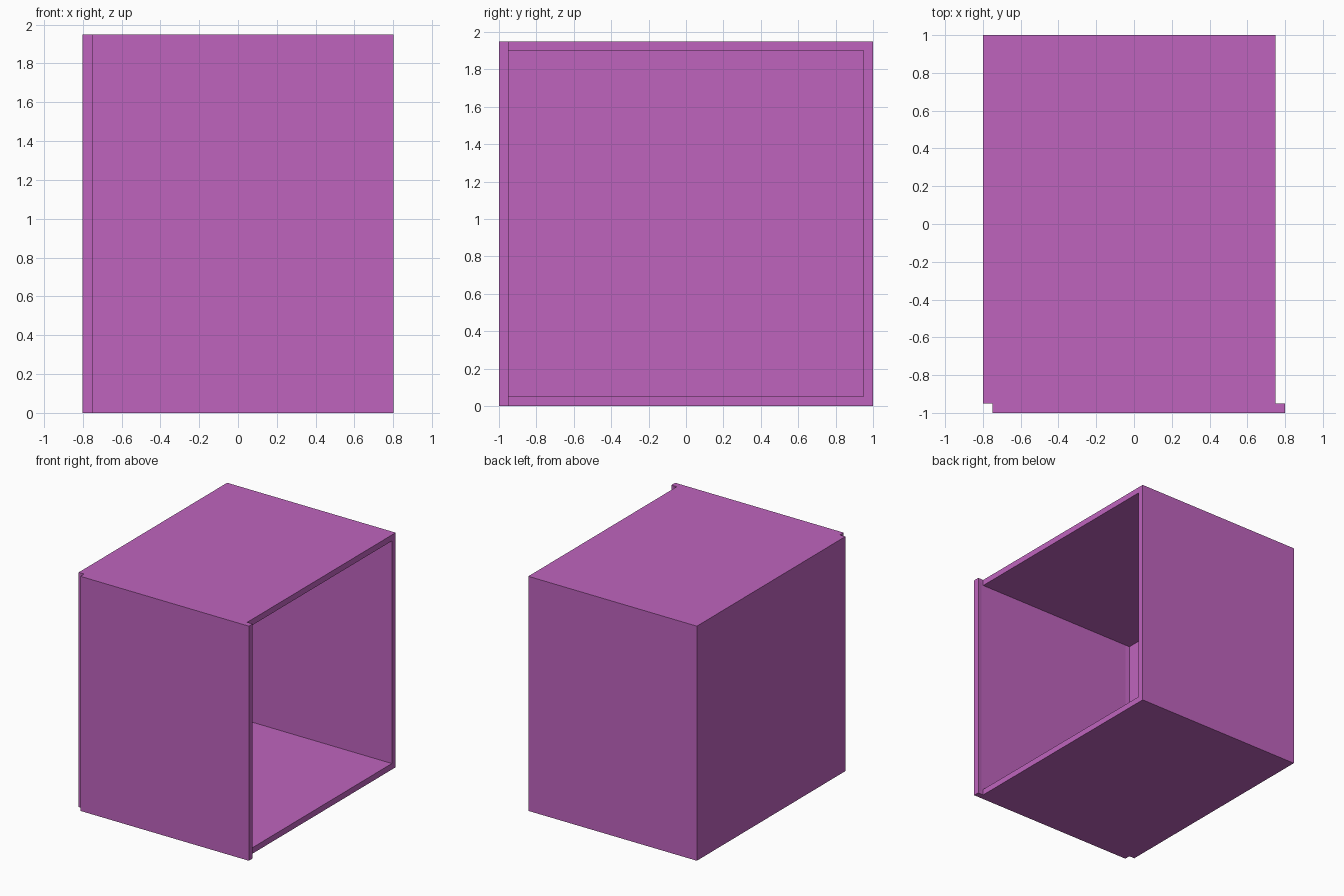
import bpy, bmesh
from mathutils import Vector

cube = bpy.data.objects.get("Cube")
if cube:
    bpy.data.objects.remove(cube, do_unlink=True)

WALL = 0.05

# Single flat colour
orchid = bpy.data.materials.new("orchid purple")
orchid.use_nodes = True
colour = (0.52, 0.127, 0.515, 1)
orchid.diffuse_color = colour
orchid.node_tree.nodes["Principled BSDF"].inputs["Base Color"].default_value = colour


def box_bmesh(lo, hi):
    lo, hi = Vector(lo), Vector(hi)
    bm = bmesh.new()
    bmesh.ops.create_cube(bm, size=1)
    bmesh.ops.scale(bm, vec=hi - lo, verts=bm.verts)
    bmesh.ops.translate(bm, vec=(lo + hi) / 2, verts=bm.verts)
    bm.normal_update()
    return bm


def facing(bm, direction):
    return [f for f in bm.faces if f.normal.dot(Vector(direction)) > 0.9]


def make_object(name, bm):
    mesh = bpy.data.meshes.new(name)
    bm.to_mesh(mesh)
    bm.free()
    mesh.materials.append(orchid)
    ob = bpy.data.objects.new(name, mesh)
    bpy.context.collection.objects.link(ob)
    return ob


# Cabinet shell: floor, ceiling, back and one side, open at the front and at +x
bm = box_bmesh((-0.8, -0.95, 0), (0.75, 1, 1.95))
open_faces = facing(bm, (1, 0, 0)) + facing(bm, (0, -1, 0))
bmesh.ops.delete(bm, geom=open_faces, context='FACES')
shell = make_object("cabinet_shell", bm)
thick = shell.modifiers.new("wall_thickness", 'SOLIDIFY')
thick.thickness = WALL
thick.offset = -1
thick.use_even_offset = True

# Front panel, offset sideways by one wall, with a shallow inset on its inner face
bm = box_bmesh((-0.75, -1, 0), (0.8, -0.95, 1.95))
bmesh.ops.inset_region(bm, faces=facing(bm, (0, 1, 0)), thickness=WALL, depth=0)
inner = [f for f in facing(bm, (0, 1, 0)) if abs(f.calc_center_median().x - 0.025) < 0.01
         and abs(f.calc_center_median().z - 0.975) < 0.01]
for v in {v for f in inner for v in f.verts}:
    v.co.y -= 0.004
make_object("front_panel", bm)
